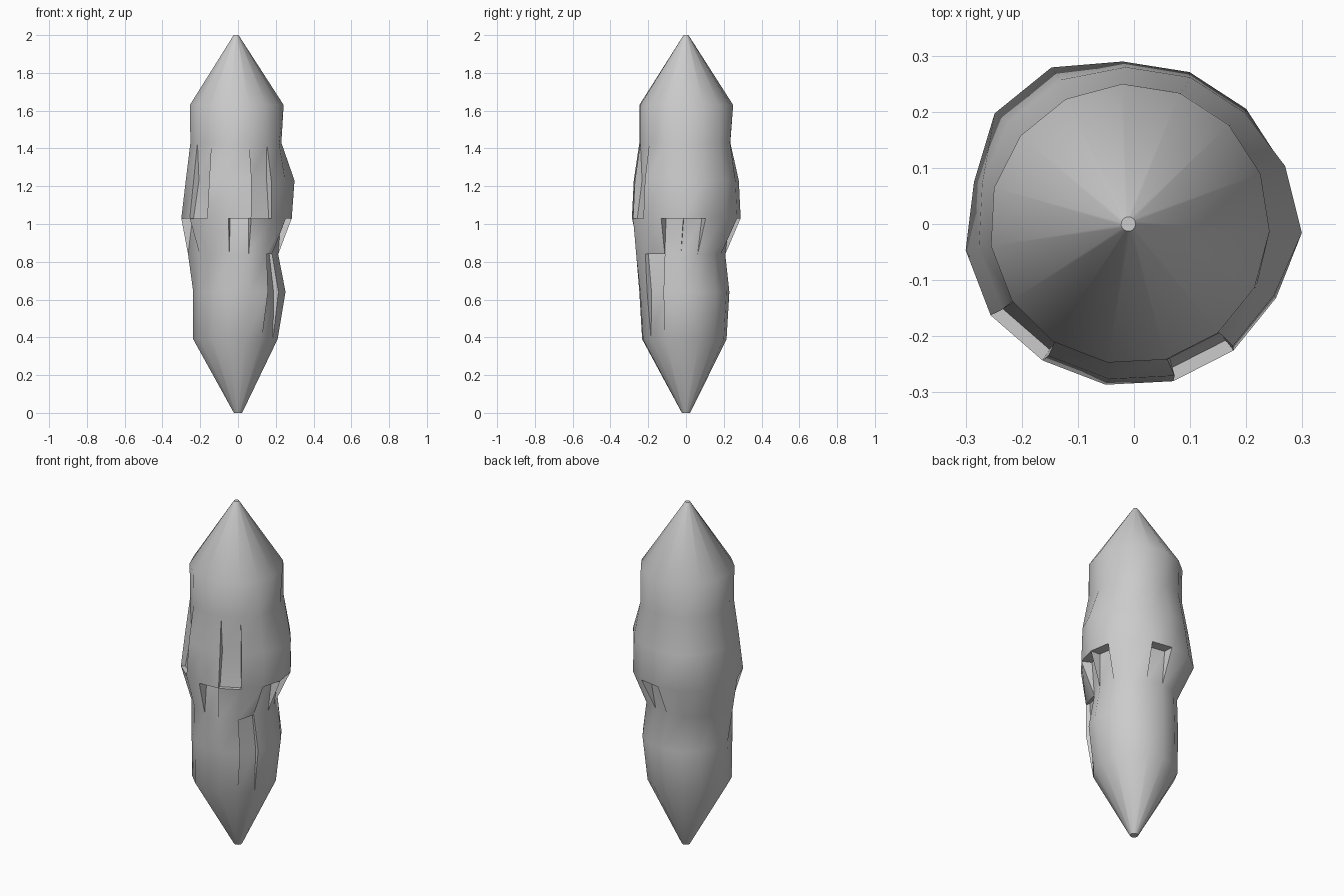
import bpy, bmesh, math

cube = bpy.data.objects.get("Cube")
if cube:
    bpy.data.objects.remove(cube)

stone = bpy.data.materials.new("grey_stone")
stone.use_nodes = True
stone.diffuse_color = (0.6, 0.6, 0.6, 1)
stone.node_tree.nodes["Principled BSDF"].inputs["Base Color"].default_value = (0.6, 0.6, 0.6, 1)

SIDES = 15
START = math.radians(21)

# Spindle rings from foot to tip: height, radius, centre x, centre y
rings = [
    (0.0, 0.022, 0, 0), (0.39, 0.225, -0.015, -0.01), (0.64, 0.24, 0, -0.01),
    (0.84, 0.23, -0.01, -0.015), (1.03, 0.29, -0.005, 0), (1.23, 0.28, 0, 0),
    (1.43, 0.25, -0.005, 0), (1.63, 0.25, -0.008, 0), (2.0, 0.013, -0.01, 0),
]

# Uneven columns: ring index, columns, radius factor
bumps = [
    (2, (12, 14), 1.05), (3, (0, 2, 13), 0.93), (3, (3, 14), 0.97),
    (3, (7, 11, 12), 1.12), (4, (4, 5), 1.08), (4, (7, 8), 1.03),
    (5, (14,), 1.07), (5, (0, 4, 5), 1.03), (6, (14, 0, 3), 0.94),
]
factor = {(level, column): f for level, columns, f in bumps for column in columns}

# Notches: first column, depth fraction at each ring they cross
notches = [
    (10, {3: 0, 4: 0.2}), (13, {3: 0, 4: 0.2}), (14, {3: 0, 4: 0.2}),
    (2, {3: 0, 4: 0.2}), (7, {3: 0, 4: 0.2}), (8, {4: 0.08, 5: 0.12, 6: 0}),
    (11, {4: 0.08, 5: 0.14, 6: 0}), (12, {1: 0, 2: 0.12, 3: 0.08}),
]
open_cells = {(level, col) for col, cut in notches for level in list(cut)[:-1]}


def point(level, column, depth=0):
    z, radius, cx, cy = rings[level]
    column %= SIDES
    r = radius * factor.get((level, column), 1) * (1 - depth)
    angle = START + math.tau * column / SIDES
    return cx + r * math.cos(angle), cy + r * math.sin(angle), z


bm = bmesh.new()


def face(*points):
    bm.faces.new([bm.verts.new(p) for p in points])


# Outer skin, left open where a notch is cut
for level in range(len(rings) - 1):
    for c in range(SIDES):
        if (level, c) not in open_cells:
            face(point(level, c), point(level, c + 1), point(level + 1, c + 1), point(level + 1, c))
face(*[point(0, c) for c in reversed(range(SIDES))])
face(*[point(len(rings) - 1, c) for c in range(SIDES)])

# Notch back walls, sides, floors and ceilings
for c, cut in notches:
    levels = list(cut)
    for a, b in zip(levels, levels[1:]):
        low, high = cut[a], cut[b]
        face(point(a, c, low), point(a, c + 1, low), point(b, c + 1, high), point(b, c, high))
        face(point(a, c), point(a, c, low), point(b, c, high), point(b, c))
        face(point(a, c + 1, low), point(a, c + 1), point(b, c + 1), point(b, c + 1, high))
    a, b = levels[0], levels[-1]
    face(point(a, c), point(a, c + 1), point(a, c + 1, cut[a]), point(a, c, cut[a]))
    face(point(b, c, cut[b]), point(b, c + 1, cut[b]), point(b, c + 1), point(b, c))

# Neighbouring notches share a wall, which the weld and cleanup remove
bmesh.ops.remove_doubles(bm, verts=bm.verts, dist=0.0005)
inner = [f for f in bm.faces if all(len(e.link_faces) > 2 for e in f.edges[:2])]
bmesh.ops.delete(bm, geom=inner, context="FACES_ONLY")

mesh = bpy.data.meshes.new("crystal_spindle")
bm.to_mesh(mesh)
bm.free()
mesh.materials.append(stone)
spindle = bpy.data.objects.new("crystal_spindle", mesh)
bpy.context.collection.objects.link(spindle)
bpy.context.view_layer.objects.active = spindle
spindle.select_set(True)
bpy.ops.object.shade_smooth_by_angle(angle=math.radians(42))
